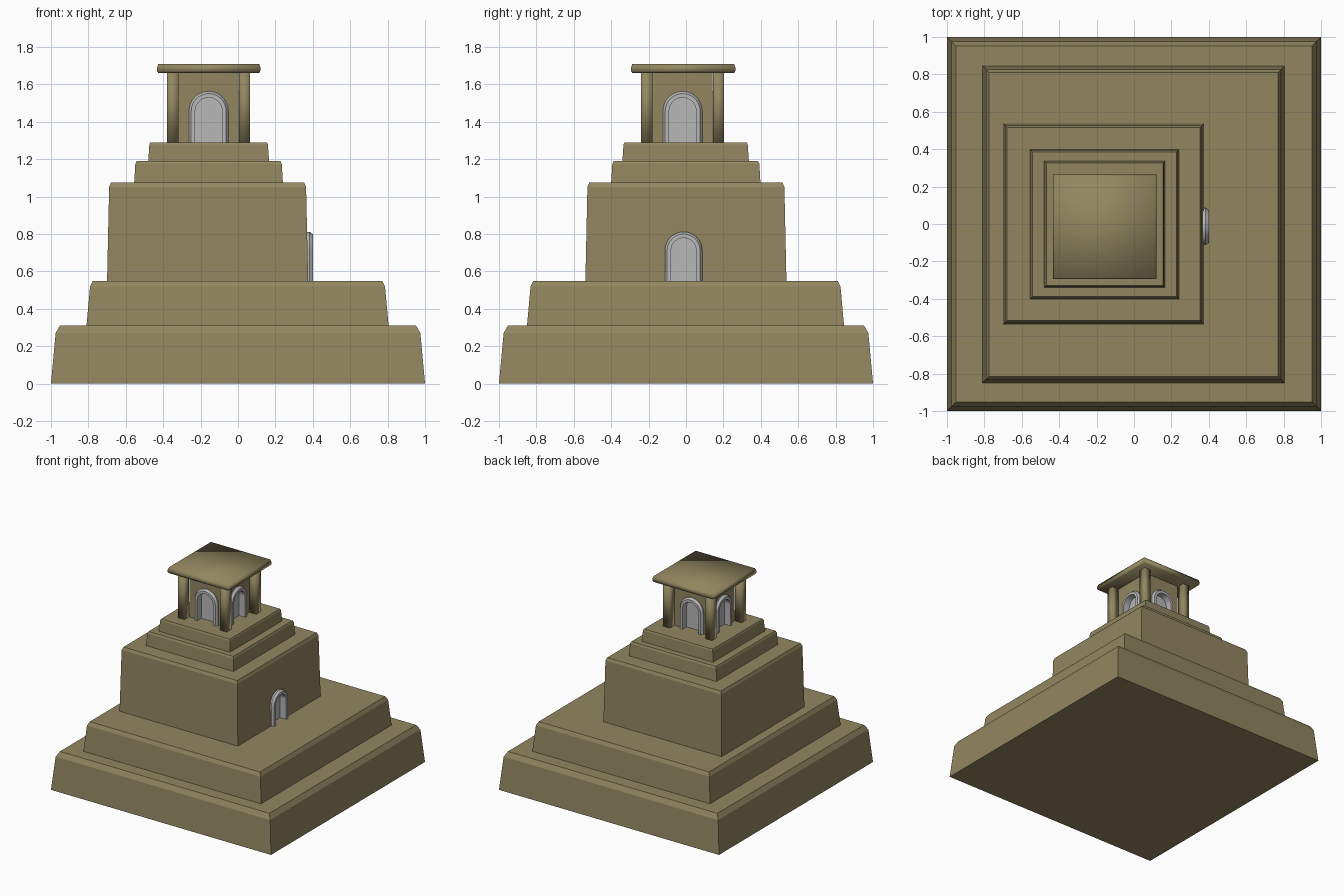
import bpy, bmesh, math
from mathutils import Vector

if "Cube" in bpy.data.objects:
    bpy.data.objects.remove(bpy.data.objects["Cube"])


def material(name, rgb):
    m = bpy.data.materials.new(name)
    m.diffuse_color = (*rgb, 1)
    m.use_nodes = True
    m.node_tree.nodes["Principled BSDF"].inputs["Base Color"].default_value = m.diffuse_color
    return m


stone = material("sandy stone", (0.29, 0.24, 0.118))
grey = material("pale grey", (0.48, 0.48, 0.48))


def finish(name, bm, mat, smooth=None):
    me = bpy.data.meshes.new(name)
    bm.to_mesh(me)
    bm.free()
    me.materials.append(mat)
    ob = bpy.data.objects.new(name, me)
    bpy.context.collection.objects.link(ob)
    bpy.ops.object.select_all(action='DESELECT')
    bpy.context.view_layer.objects.active = ob
    ob.select_set(True)
    if smooth:
        bpy.ops.object.shade_smooth_by_angle(angle=math.radians(smooth))
    return ob


def tier(name, x0, x1, y0, y1, rings, smooth=None):
    """Rectangular block lofted through (height, inset) rings."""
    bm = bmesh.new()
    loops = [[bm.verts.new(p) for p in ((x0 + i, y0 + i, z), (x1 - i, y0 + i, z),
                                        (x1 - i, y1 - i, z), (x0 + i, y1 - i, z))]
             for z, i in rings]
    for a, b in zip(loops, loops[1:]):
        for k in range(4):
            j = (k + 1) % 4
            bm.faces.new((a[k], a[j], b[j], b[k]))
    bm.faces.new(loops[0][::-1])
    bm.faces.new(loops[-1])
    return finish(name, bm, stone, smooth)


def arch_ring(bm, base, angle, half, top, depth, bottom=0.0, n=16):
    """Round-topped outline on a wall that faces the given angle."""
    out = Vector((math.cos(angle), math.sin(angle), 0))
    side = Vector((-out.y, out.x, 0))
    pts = [(-half, bottom)]
    for k in range(n + 1):
        t = math.pi * (1 - k / n)
        pts.append((half * math.cos(t), top - half + half * math.sin(t)))
    pts.append((half, bottom))
    return [bm.verts.new(Vector(base) + side * u + out * depth + Vector((0, 0, v)))
            for u, v in pts]


def archway(name, wall, base, angle, half, top):
    """Bevelled frame with a recessed panel, set into a hole cut in the wall."""
    bm = bmesh.new()
    a = arch_ring(bm, base, angle, half - 0.02, top - 0.02, -0.035, -0.06)
    b = arch_ring(bm, base, angle, half - 0.02, top - 0.02, 0.06, -0.06)
    for k in range(len(a)):
        j = (k + 1) % len(a)
        bm.faces.new((b[k], b[j], a[j], a[k]))
    bm.faces.new(b[::-1])
    bm.faces.new(a)
    cutter = finish(name + "_cutter", bm, stone)
    cutter.hide_render = True
    mod = wall.modifiers.new("opening", 'BOOLEAN')
    mod.operation = 'DIFFERENCE'
    mod.object = cutter
    bpy.context.view_layer.objects.active = wall
    bpy.ops.object.modifier_apply(modifier=mod.name)
    bpy.data.objects.remove(cutter)

    bm = bmesh.new()
    rings = [arch_ring(bm, base, angle, half - i, top - i, d) for i, d in
             ((0, -0.03), (0, 0.008), (0.012, 0.025), (0.033, 0.025), (0.033, -0.03))]
    for a, b in zip(rings, rings[1:]):
        for k in range(len(a) - 1):
            bm.faces.new((b[k], b[k + 1], a[k + 1], a[k]))
    bm.faces.new(rings[-1][::-1])
    finish(name, bm, grey, 30)


# Stepped base
tier("lower_step", -1, 1, -1, 1, [(0, 0), (0.27, 0.025), (0.31, 0.048)])
tier("second_step", -0.81, 0.805, -0.85, 0.845, [(0.31, 0), (0.52, 0.019), (0.55, 0.034)])
body = tier("main_block", -0.70, 0.375, -0.538, 0.537, [(0.55, 0), (1.052, 0.011), (1.075, 0.021)])
tier("fourth_step", -0.555, 0.24, -0.40, 0.398, [(1.075, 0), (1.175, 0.006), (1.19, 0.013)])
tier("top_step", -0.48, 0.166, -0.34, 0.336, [(1.19, 0), (1.278, 0.006), (1.29, 0.011)])

# Doorway on the right side of the main block
archway("doorway", body, (0.375, -0.013, 0.55), 0, 0.10, 0.262)

# Shrine room with an arch on each side
cx, cy, h = -0.157, -0.018, 0.16
room = tier("shrine_room", cx - h, cx + h, cy - h, cy + h, [(1.28, 0), (1.67, 0)])
for k, label in enumerate(("right", "back", "left", "front")):
    a = k * math.pi / 2
    archway(label + "_arch", room,
            (cx + h * math.cos(a), cy + h * math.sin(a), 1.29), a, 0.105, 0.273)

# Corner pillars
for sx, lx in ((-1, "left"), (1, "right")):
    for sy, ly in ((-1, "front"), (1, "back")):
        px, py = cx + sx * 0.192, cy + sy * 0.192
        tier(f"{ly}_{lx}_pillar", px - 0.03, px + 0.03, py - 0.03, py + 0.03,
             [(1.285, 0), (1.67, 0)], 100)

# Flat roof slab with softened edges
tier("roof", -0.433, 0.12, -0.294, 0.264,
     [(1.662, 0.006), (1.672, 0), (1.69, 0), (1.71, 0.007)], 100)
